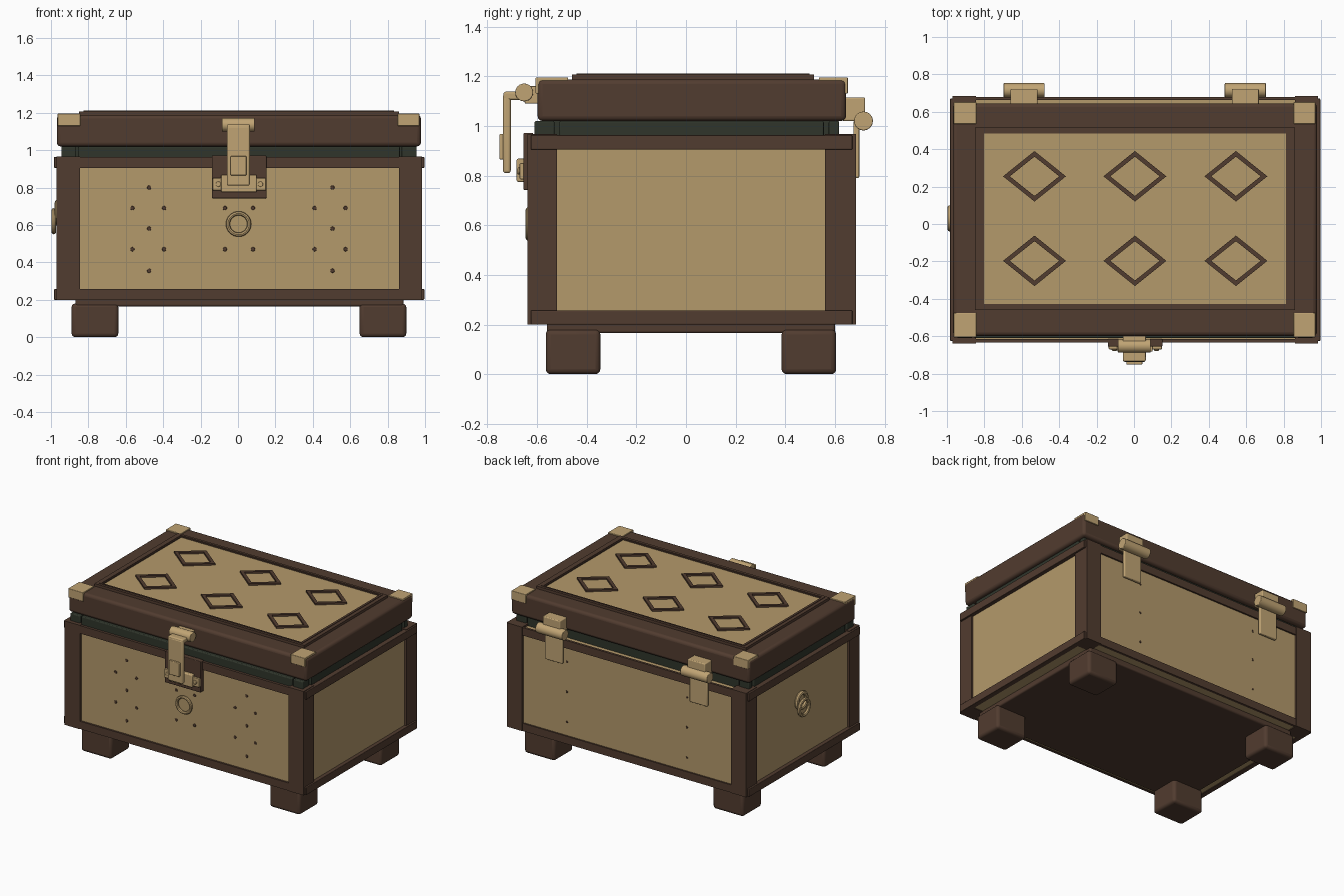
import bpy, bmesh, math
from mathutils import Matrix

if "Cube" in bpy.data.objects:
    bpy.data.objects.remove(bpy.data.objects["Cube"])


def material(name, rgb):
    m = bpy.data.materials.new(name)
    m.diffuse_color = (*rgb, 1)
    m.use_nodes = True
    m.node_tree.nodes["Principled BSDF"].inputs["Base Color"].default_value = m.diffuse_color
    return m


TAN = material("tan panel", (0.455, 0.320, 0.147))
METAL = material("pale brass", (0.53, 0.372, 0.175))
BROWN = material("dark brown wood", (0.083, 0.045, 0.029))
SEAL = material("dark green seal", (0.029, 0.036, 0.024))


def finish(name, bm, mat, bevel=0, smooth=False):
    bmesh.ops.recalc_face_normals(bm, faces=bm.faces)
    me = bpy.data.meshes.new(name)
    bm.to_mesh(me)
    bm.free()
    me.materials.append(mat)
    ob = bpy.data.objects.new(name, me)
    bpy.context.collection.objects.link(ob)
    if bevel:
        mod = ob.modifiers.new("bevel", 'BEVEL')
        mod.width, mod.segments = bevel, 3
    if bevel or smooth:
        bpy.context.view_layer.objects.active = ob
        ob.select_set(True)
        bpy.ops.object.shade_smooth_by_angle(angle=math.radians(40))
        ob.select_set(False)
    return ob


def box(name, x, y, z, mat, bevel=0):
    """Box given by its (min, max) along each axis."""
    bm = bmesh.new()
    bmesh.ops.create_cube(bm, size=1)
    for v in bm.verts:
        for i, (a, b) in enumerate((x, y, z)):
            v.co[i] = a if v.co[i] < 0 else b
    return finish(name, bm, mat, bevel)


def rod(name, center, radius, length, axis, mat):
    """Cylinder along the named axis."""
    bm = bmesh.new()
    rot = Matrix.Rotation(math.pi / 2, 4, 'Y' if axis == 'X' else 'X')
    bmesh.ops.create_cone(bm, cap_ends=True, segments=24, radius1=radius, radius2=radius,
                          depth=length, matrix=Matrix.Translation(center) @ rot)
    return finish(name, bm, mat, 0.004)


def ring(name, center, radius, tube, axis, mat):
    """Torus whose hole runs along the named axis."""
    bm = bmesh.new()
    n, k = 32, 8
    rows = []
    for i in range(n):
        a = 2 * math.pi * i / n
        row = []
        for j in range(k):
            b = 2 * math.pi * j / k
            r = radius + tube * math.cos(b)
            u, w, d = r * math.cos(a), r * math.sin(a), tube * math.sin(b)
            off = (u, d, w) if axis == 'Y' else (d, u, w)
            row.append(bm.verts.new([c + o for c, o in zip(center, off)]))
        rows.append(row)
    for i in range(n):
        for j in range(k):
            p, q = rows[i], rows[(i + 1) % n]
            bm.faces.new((p[j], q[j], q[(j + 1) % k], p[(j + 1) % k]))
    return finish(name, bm, mat, smooth=True)


def frame(name, outer, inner, z0, z1, mat):
    """Raised flat border between two matching loops of xy points."""
    bm = bmesh.new()
    loops = [[bm.verts.new((x, y, z)) for x, y in pts]
             for pts, z in ((outer, z0), (outer, z1), (inner, z1), (inner, z0))]
    n = len(outer)
    for a in range(4):
        p, q = loops[a], loops[(a + 1) % 4]
        for i in range(n):
            j = (i + 1) % n
            bm.faces.new((p[i], p[j], q[j], q[i]))
    return finish(name, bm, mat)


def rect(x0, x1, y0, y1):
    return [(x0, y0), (x1, y0), (x1, y1), (x0, y1)]


def diamond(cx, cy, w, h):
    return [(cx + w, cy), (cx, cy + h), (cx - w, cy), (cx, cy - h)]


# Body panels and base
box("body_panels", (-0.955, 0.968), (-0.62, 0.668), (0.205, 0.952), TAN)
box("base_plate", (-0.87, 0.885), (-0.56, 0.60), (0.165, 0.21), BROWN, 0.01)

# Feet and corner posts
for x in ((-0.89, -0.64), (0.65, 0.90)):
    for y in ((-0.565, -0.345), (0.385, 0.605)):
        box("foot", x, y, (0, 0.18), BROWN, 0.02)
for x in ((-0.97, -0.845), (0.86, 0.983)):
    for y in ((-0.638, -0.52), (0.56, 0.684)):
        box("corner_post", x, y, (0.2, 0.967), BROWN)

# Rails around the top and bottom of the body
for z in ((0.2, 0.257), (0.905, 0.963)):
    box("front_rail", (-0.96, 0.975), (-0.634, -0.615), z, BROWN)
    box("back_rail", (-0.96, 0.975), (0.662, 0.68), z, BROWN)
    box("left_rail", (-0.984, -0.945), (-0.625, 0.67), z, BROWN, 0.004)
    box("right_rail", (0.958, 0.996), (-0.625, 0.67), z, BROWN, 0.004)

# Small nail heads on the front and back panels
nails = [(x, z) for x in (-0.475, 0.505) for z in (0.355, 0.58, 0.80)]
nails += [(x, z) for x in (-0.565, -0.395, -0.07, 0.08, 0.41, 0.575) for z in (0.47, 0.69)]
for x, z in nails:
    rod("front_nail", (x, -0.62, z), 0.011, 0.006, 'Y', BROWN)
for x, z in nails[:6]:
    rod("back_nail", (x, 0.668, z), 0.008, 0.006, 'Y', BROWN)

# Seal between body and lid
for y in ((-0.61, -0.53), (0.575, 0.617)):
    box("seal_long", (-0.855, 0.865), y, (0.945, 1.02), SEAL, 0.006)
for x in ((-0.945, -0.865), (0.875, 0.955)):
    box("seal_short", x, (-0.51, 0.555), (0.945, 1.02), SEAL, 0.006)
    for y in ((-0.61, -0.53), (0.575, 0.617)):
        box("seal_corner", x, y, (0.945, 1.02), SEAL, 0.006)
box("lid_underside", (-0.90, 0.91), (-0.56, 0.59), (0.94, 1.03), SEAL)

# Lid with inset top panel, border and diamonds
box("lid", (-0.968, 0.978), (-0.598, 0.645), (1.02, 1.188), BROWN, 0.02)
box("lid_top_panel", (-0.82, 0.835), (-0.445, 0.50), (1.18, 1.199), TAN)
frame("lid_border", rect(-0.85, 0.862, -0.46, 0.515),
      rect(-0.803, 0.813, -0.427, 0.485), 1.18, 1.207, BROWN)
frame("lid_border_lip", rect(-0.825, 0.835, -0.442, 0.497),
      rect(-0.81, 0.82, -0.432, 0.49), 1.2, 1.211, BROWN)
for cx in (-0.532, 0.005, 0.545):
    for cy in (-0.197, 0.255):
        frame("lid_diamond", diamond(cx, cy, 0.168, 0.135),
              diamond(cx, cy, 0.132, 0.105), 1.195, 1.212, BROWN)

# Metal lid corner caps
for x in ((-0.964, -0.842), (0.853, 0.97)):
    for y in ((-0.606, -0.475), (0.535, 0.652)):
        box("corner_cap", x, y, (1.13, 1.196), METAL, 0.004)

# Front clasp
box("clasp_backing", (-0.14, 0.152), (-0.655, -0.615), (0.742, 0.972), BROWN, 0.005)
box("clasp_base", (-0.09, 0.10), (-0.682, -0.65), (0.775, 0.868), METAL, 0.006)
for x in (-0.105, 0.12):
    box("clasp_ear", (x - 0.03, x + 0.03), (-0.67, -0.65), (0.785, 0.85), METAL, 0.004)
    rod("clasp_screw", (x, -0.672, 0.818), 0.014, 0.012, 'Y', METAL)
box("clasp_strap", (-0.06, 0.063), (-0.737, -0.706), (0.81, 1.13), METAL, 0.01)
box("clasp_top_link", (-0.06, 0.063), (-0.735, -0.65), (1.105, 1.138), METAL, 0.008)
box("clasp_raised_pad", (-0.04, 0.045), (-0.752, -0.73), (0.865, 0.968), METAL, 0.005)
rod("clasp_pin", (0.002, -0.652, 1.135), 0.036, 0.175, 'X', METAL)
box("clasp_lid_mount", (-0.06, 0.063), (-0.65, -0.59), (1.09, 1.16), METAL, 0.005)

# Back hinges
for cx in (-0.588, 0.595):
    rod("hinge_pin", (cx, 0.715, 1.02), 0.038, 0.22, 'X', METAL)
    box("hinge_lid_block", (cx - 0.072, cx + 0.072), (0.63, 0.722), (1.02, 1.115), METAL, 0.006)
    box("hinge_strap", (cx - 0.072, cx + 0.072), (0.675, 0.698), (0.79, 1.02), METAL, 0.006)

# Pull rings on the front and left side
ring("front_ring", (0.003, -0.635, 0.605), 0.057, 0.011, 'Y', METAL)
ring("side_ring_mount", (-0.965, 0.03, 0.665), 0.055, 0.015, 'X', METAL)
ring("side_ring", (-0.985, 0.03, 0.62), 0.057, 0.013, 'X', METAL)
